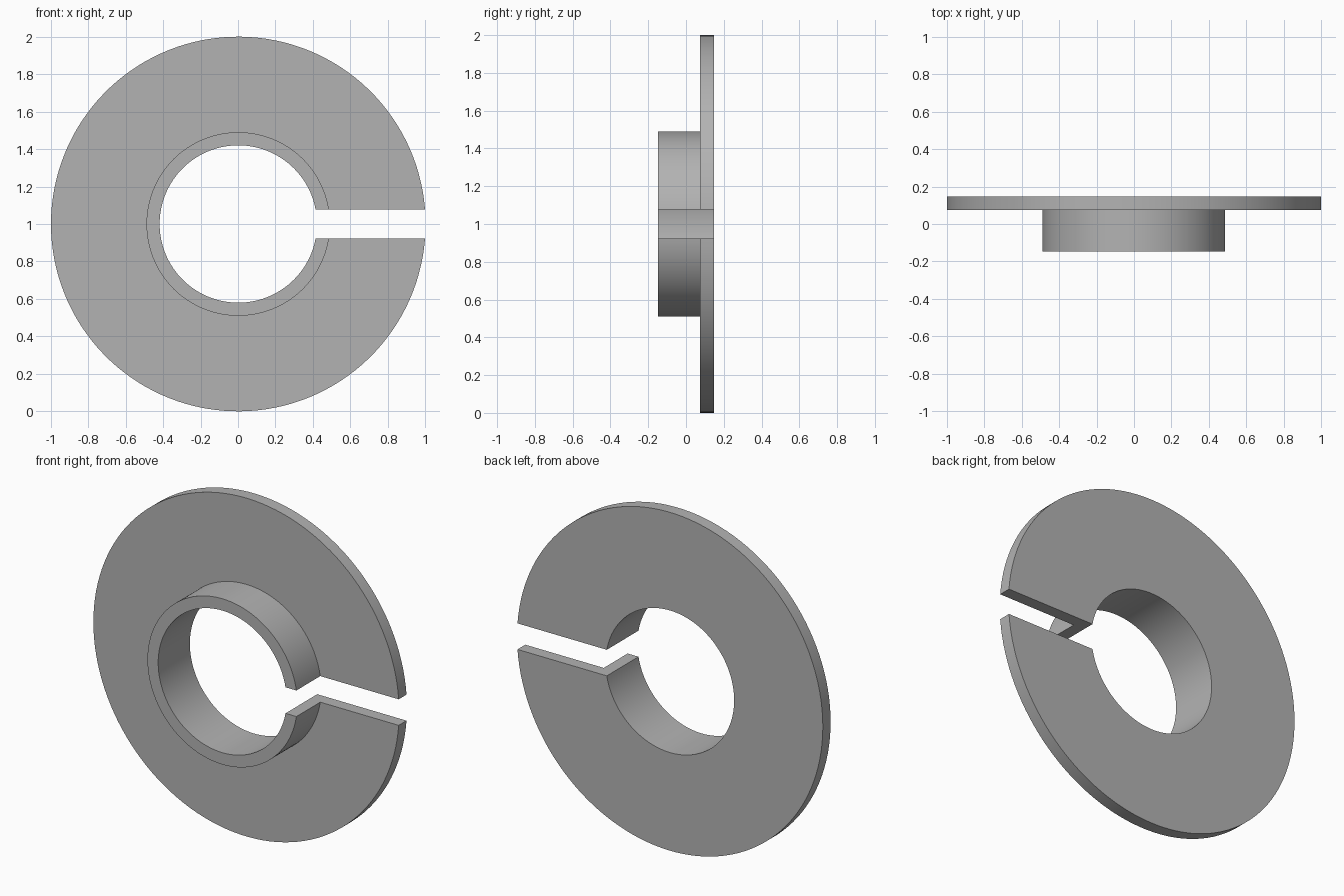
import bpy
import bmesh
from math import asin, cos, sin, pi, radians

cube = bpy.data.objects.get("Cube")
if cube:
    bpy.data.objects.remove(cube)

BORE, COLLAR, RIM = 0.42, 0.49, 1.0       # radii
FRONT, STEP, BACK = -0.148, 0.075, 0.148  # depths along y
SLOT = 0.077                              # half height of the slot
STEPS = 128

grey = bpy.data.materials.new("plain grey")
grey.use_nodes = True
color = (0.45, 0.45, 0.45, 1)
grey.diffuse_color = color
grey.node_tree.nodes["Principled BSDF"].inputs["Base Color"].default_value = color

# L-shaped section swept around y, each point stopping at the parallel slot walls
profile = [(BORE, FRONT), (COLLAR, FRONT), (COLLAR, STEP),
           (RIM, STEP), (RIM, BACK), (BORE, BACK)]
bm = bmesh.new()
rings = []
for i in range(STEPS + 1):
    ring = []
    for r, y in profile:
        start = asin(SLOT / r)
        a = start + (2 * pi - 2 * start) * i / STEPS
        ring.append(bm.verts.new((r * cos(a) + 0.0015, y, 1 + r * sin(a))))
    rings.append(ring)

n = len(profile)
for a, b in zip(rings, rings[1:]):
    for j in range(n):
        k = (j + 1) % n
        bm.faces.new((a[j], a[k], b[k], b[j]))

# Slot walls
bm.faces.new(rings[0])
bm.faces.new(rings[-1][::-1])
bmesh.ops.recalc_face_normals(bm, faces=bm.faces[:])

mesh = bpy.data.meshes.new("split_flanged_collar")
bm.to_mesh(mesh)
bm.free()
mesh.materials.append(grey)
collar = bpy.data.objects.new("split_flanged_collar", mesh)
bpy.context.collection.objects.link(collar)

bpy.ops.object.select_all(action="DESELECT")
collar.select_set(True)
bpy.context.view_layer.objects.active = collar
bpy.ops.object.shade_smooth_by_angle(angle=radians(30))
